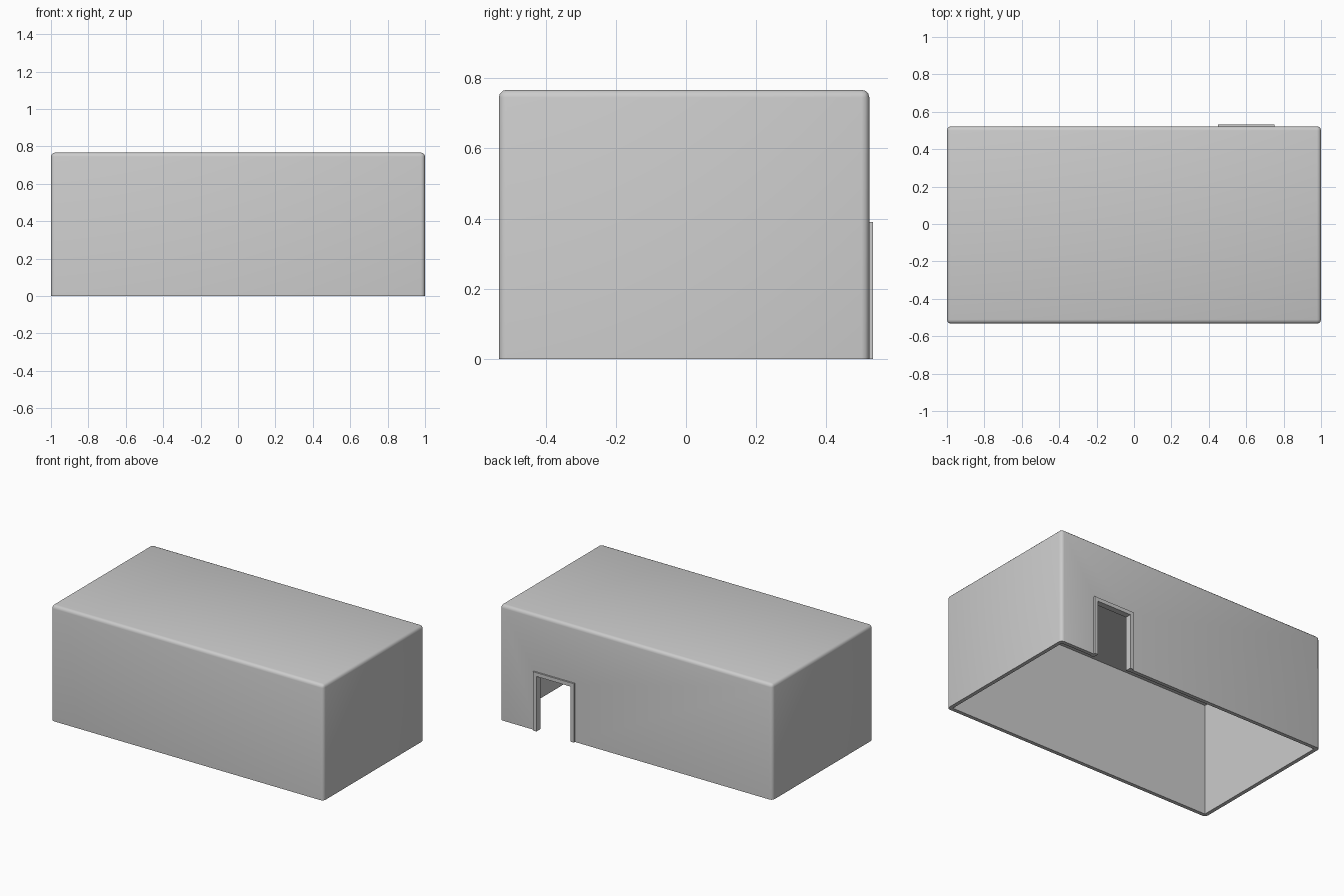
import bpy
import bmesh
from mathutils import Vector

default_cube = bpy.data.objects.get("Cube")
if default_cube:
    bpy.data.objects.remove(default_cube, do_unlink=True)

# Overall sizes
X, FRONT, BACK, TOP = 1.0, -0.533, 0.522, 0.767
WALL, ROUND = 0.025, 0.022
DOOR_L, DOOR_R, DOOR_TOP, TRIM = 0.45, 0.75, 0.39, 0.025

grey = bpy.data.materials.new("plain_grey")
grey.use_nodes = True
colour = (0.6, 0.6, 0.6, 1)
grey.diffuse_color = colour
grey.node_tree.nodes["Principled BSDF"].inputs["Base Color"].default_value = colour


def finish(name, bm):
    bmesh.ops.recalc_face_normals(bm, faces=bm.faces)
    mesh = bpy.data.meshes.new(name)
    bm.to_mesh(mesh)
    bm.free()
    mesh.materials.append(grey)
    obj = bpy.data.objects.new(name, mesh)
    bpy.context.collection.objects.link(obj)
    return obj


def box(name, low, high, rounding=0):
    low, high = Vector(low), Vector(high)
    bm = bmesh.new()
    bmesh.ops.create_cube(bm, size=1)
    bmesh.ops.scale(bm, vec=high - low, verts=bm.verts)
    bmesh.ops.translate(bm, vec=(low + high) / 2, verts=bm.verts)
    if rounding:
        # Round every edge except those standing on the ground
        edges = [e for e in bm.edges if max(v.co.z for v in e.verts) > 0.1]
        bmesh.ops.bevel(bm, geom=edges, offset=rounding, segments=3,
                        profile=0.5, affect='EDGES')
    return finish(name, bm)


def cut(obj, cutter):
    cutter.hide_render = True
    mod = obj.modifiers.new("cut", 'BOOLEAN')
    mod.operation, mod.solver, mod.object = 'DIFFERENCE', 'EXACT', cutter
    bpy.context.view_layer.objects.active = obj
    bpy.ops.object.modifier_apply(modifier=mod.name)
    bpy.data.objects.remove(cutter, do_unlink=True)


# Hollow shell, open underneath
shell = box("shell", (-X, FRONT, 0), (X, BACK, TOP), ROUND)
cut(shell, box("cavity_cutter", (-X + WALL, FRONT + WALL, -0.2),
               (X - WALL, BACK - WALL, TOP - WALL)))

# Doorway through the back wall
cut(shell, box("door_cutter", (DOOR_L + TRIM / 2, BACK - 0.1, -0.1),
               (DOOR_R - TRIM / 2, BACK + 0.1, DOOR_TOP - TRIM / 2)))

# Door surround: an upside-down U profile extruded through the wall
left, right, head = DOOR_L + TRIM, DOOR_R - TRIM, DOOR_TOP - TRIM
outline = [(DOOR_L, 0), (DOOR_L, DOOR_TOP), (DOOR_R, DOOR_TOP), (DOOR_R, 0),
           (right, 0), (right, head), (left, head), (left, 0)]
bm = bmesh.new()
face = bm.faces.new([bm.verts.new((x, BACK - WALL - 0.005, z)) for x, z in outline])
grown = bmesh.ops.extrude_face_region(bm, geom=[face])["geom"]
bmesh.ops.translate(bm, vec=(0, -FRONT - BACK + WALL + 0.005, 0),
                    verts=[g for g in grown if isinstance(g, bmesh.types.BMVert)])
finish("door_frame", bm)

# Smooth rounded edges, crisp corners elsewhere
bpy.ops.object.select_all(action='DESELECT')
shell.select_set(True)
bpy.context.view_layer.objects.active = shell
bpy.ops.object.shade_smooth_by_angle(angle=0.6)
